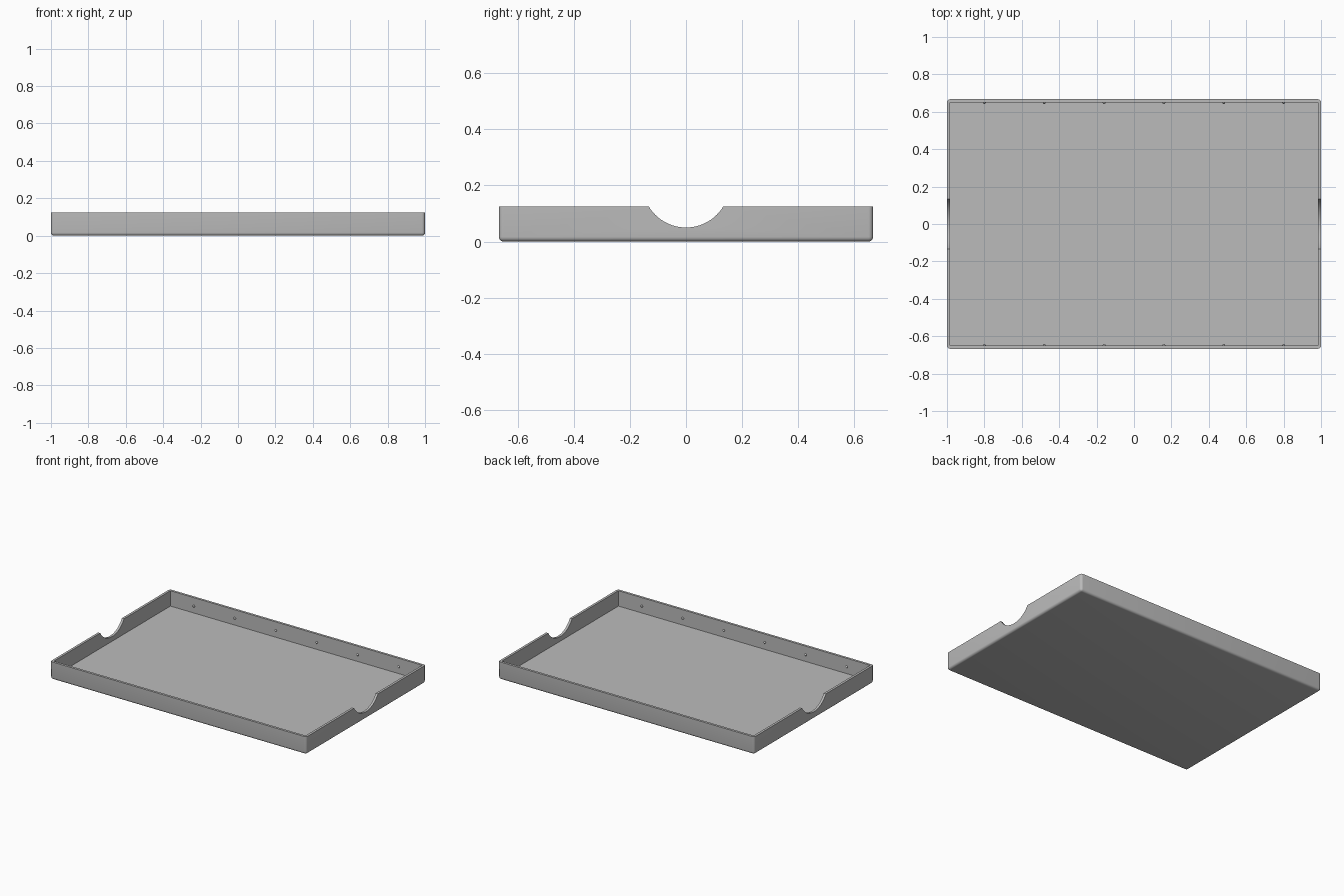
import bpy, bmesh
from mathutils import Matrix, Vector

cube = bpy.data.objects.get("Cube")
if cube:
    bpy.data.objects.remove(cube, do_unlink=True)

HX, HY, H = 1.0, 0.667, 0.125
WALL, FLOOR, ROUND = 0.0167, 0.0167, 0.0167
NOTCH_R, NOTCH_LOW = 0.155, 0.05

grey = bpy.data.materials.new("plastic_grey")
grey.use_nodes = True
colour = (0.5, 0.5, 0.5, 1)
grey.diffuse_color = colour
grey.node_tree.nodes["Principled BSDF"].inputs["Base Color"].default_value = colour


def make_object(name, bm):
    bmesh.ops.recalc_face_normals(bm, faces=bm.faces)
    mesh = bpy.data.meshes.new(name)
    bm.to_mesh(mesh)
    bm.free()
    mesh.materials.append(grey)
    obj = bpy.data.objects.new(name, mesh)
    bpy.context.collection.objects.link(obj)
    return obj


def add_box(bm, hx, hy, z0, z1):
    size = Matrix.Diagonal((2 * hx, 2 * hy, z1 - z0, 1))
    bmesh.ops.create_cube(bm, size=1, matrix=Matrix.Translation((0, 0, (z0 + z1) / 2)) @ size)


def cut(target, cutter):
    cutter.hide_render = True
    mod = target.modifiers.new("cut", "BOOLEAN")
    mod.operation, mod.solver, mod.object = "DIFFERENCE", "EXACT", cutter
    bpy.context.view_layer.objects.active = target
    bpy.ops.object.modifier_apply(modifier=mod.name)
    bpy.data.objects.remove(cutter, do_unlink=True)


def smooth(obj):
    bpy.ops.object.select_all(action="DESELECT")
    obj.select_set(True)
    bpy.context.view_layer.objects.active = obj
    bpy.ops.object.shade_smooth_by_angle(angle=0.6)


# Outer block, rounded on the corners and the bottom rim
bm = bmesh.new()
add_box(bm, HX, HY, 0, H)
rim = [e for e in bm.edges if min(v.co.z for v in e.verts) < H / 2]
bmesh.ops.bevel(bm, geom=rim, offset=ROUND, segments=5, profile=0.5, affect="EDGES")
tray = make_object("tray", bm)

# Hollow inside
bm = bmesh.new()
add_box(bm, HX - WALL, HY - WALL, FLOOR, H * 2)
cut(tray, make_object("hollow_cutter", bm))

# Round hand notches through both end walls
bm = bmesh.new()
place = Matrix.Translation((0, 0, NOTCH_LOW + NOTCH_R)) @ Matrix.Rotation(1.5707963, 4, "Y")
bmesh.ops.create_cone(bm, cap_ends=True, segments=96, radius1=NOTCH_R, radius2=NOTCH_R,
                      depth=3, matrix=place)
cut(tray, make_object("notch_cutter", bm))
smooth(tray)

# Small snap bumps along the inside of the front and back walls
bm = bmesh.new()
for side in (-1, 1):
    for i in range(6):
        centre = Vector((-0.8 + 0.32 * i, side * (HY - WALL), 0.065))
        bmesh.ops.create_uvsphere(bm, u_segments=16, v_segments=10, radius=0.008,
                                  matrix=Matrix.Translation(centre))
smooth(make_object("snap_bumps", bm))
